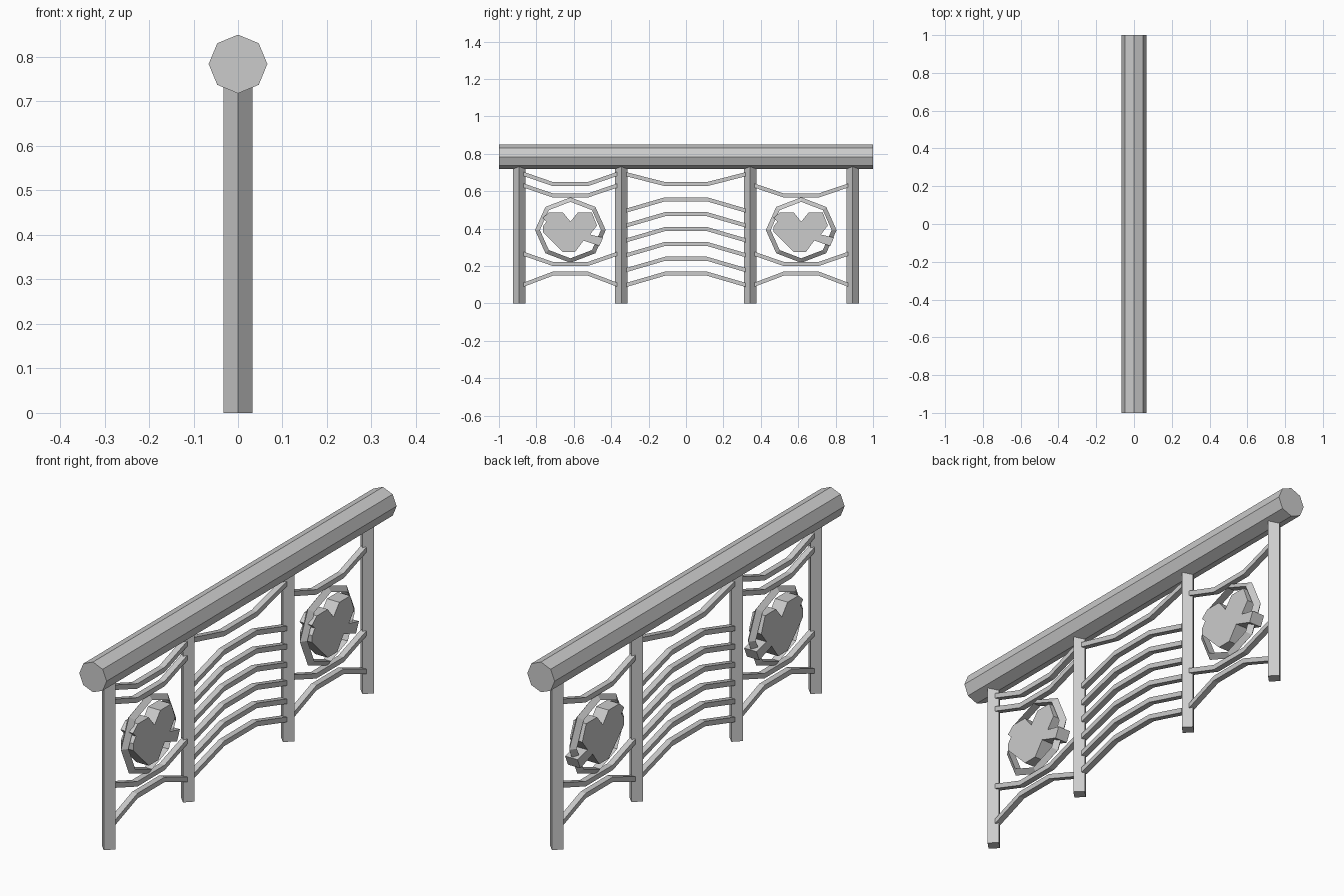
import bpy, bmesh, math

if "Cube" in bpy.data.objects:
    bpy.data.objects.remove(bpy.data.objects["Cube"])


def extrude_yz(name, pts, depth):
    """Solid from a (y, z) outline, centred on x = 0."""
    bm = bmesh.new()
    face = bm.faces.new([bm.verts.new((-depth / 2, y, z)) for y, z in pts])
    out = bmesh.ops.extrude_face_region(bm, geom=[face])
    moved = [v for v in out["geom"] if isinstance(v, bmesh.types.BMVert)]
    bmesh.ops.translate(bm, verts=moved, vec=(depth, 0, 0))
    bmesh.ops.recalc_face_normals(bm, faces=bm.faces)
    mesh = bpy.data.meshes.new(name)
    bm.to_mesh(mesh)
    bm.free()
    ob = bpy.data.objects.new(name, mesh)
    bpy.context.collection.objects.link(ob)
    return ob


def bent_bar(name, yc, half, flat, z_end, z_mid, t=0.011):
    """Bar with sloped ends and a level middle."""
    path = [(-half, z_end), (-flat, z_mid), (flat, z_mid), (half, z_end)]
    upper = [(yc + y, z + t) for y, z in path]
    lower = [(yc + y, z - t) for y, z in reversed(path)]
    extrude_yz(name, upper + lower, 0.026)


# Octagonal handrail, corner pointing up
bpy.ops.mesh.primitive_cylinder_add(vertices=8, radius=0.066, depth=2,
                                    location=(0, 0, 0.784),
                                    rotation=(math.pi / 2, 0, 0))
bpy.context.object.name = "handrail"

# Four square posts set cornerwise
for i, y in enumerate((-0.892, -0.346, 0.343, 0.891)):
    bpy.ops.mesh.primitive_cylinder_add(vertices=4, radius=0.033, depth=0.75,
                                        location=(0, y, 0.375))
    bpy.context.object.name = f"post_{i + 1}"

# Middle panel bars
bent_bar("middle_top_bar", 0, 0.318, 0.112, 0.69, 0.638)
for i in range(6):
    z = 0.099 + 0.0795 * i
    bent_bar(f"middle_bar_{i + 1}", 0, 0.318, 0.112, z, z + 0.06)

# Heart outline with small tabs reaching the ring
heart = [(-.115, .094), (-.04, .094), (0, .045), (.04, .094), (.115, .094),
         (.142, .024), (.105, -.024), (.175, -.04), (.155, -.085),
         (.07, -.056), (.025, -.117), (-.04, -.117), (-.147, -.01),
         (-.147, .02), (-.128, .045), (-.148, .065)]

# Side panels: bars, ring and heart
for side, yc in (("left", -0.618), ("right", 0.616)):
    bars = [(0.63, 0.577), (0.265, 0.211), (0.1, 0.159)]
    if side == "left":
        bars.append((0.692, 0.638))
    for i, (z_end, z_mid) in enumerate(bars):
        bent_bar(f"{side}_bar_{i + 1}", yc, 0.25, 0.094, z_end, z_mid)
    bpy.ops.mesh.primitive_torus_add(major_segments=8, minor_segments=3,
                                     major_radius=0.159, minor_radius=0.016,
                                     location=(0, yc, 0.392),
                                     rotation=(0, math.pi / 2, 0))
    ring = bpy.context.object
    ring.name = f"{side}_ring"
    ring.scale = (1, 1.08, 1.3)
    extrude_yz(f"{side}_heart", [(yc + y, 0.392 + z) for y, z in heart], 0.06)
